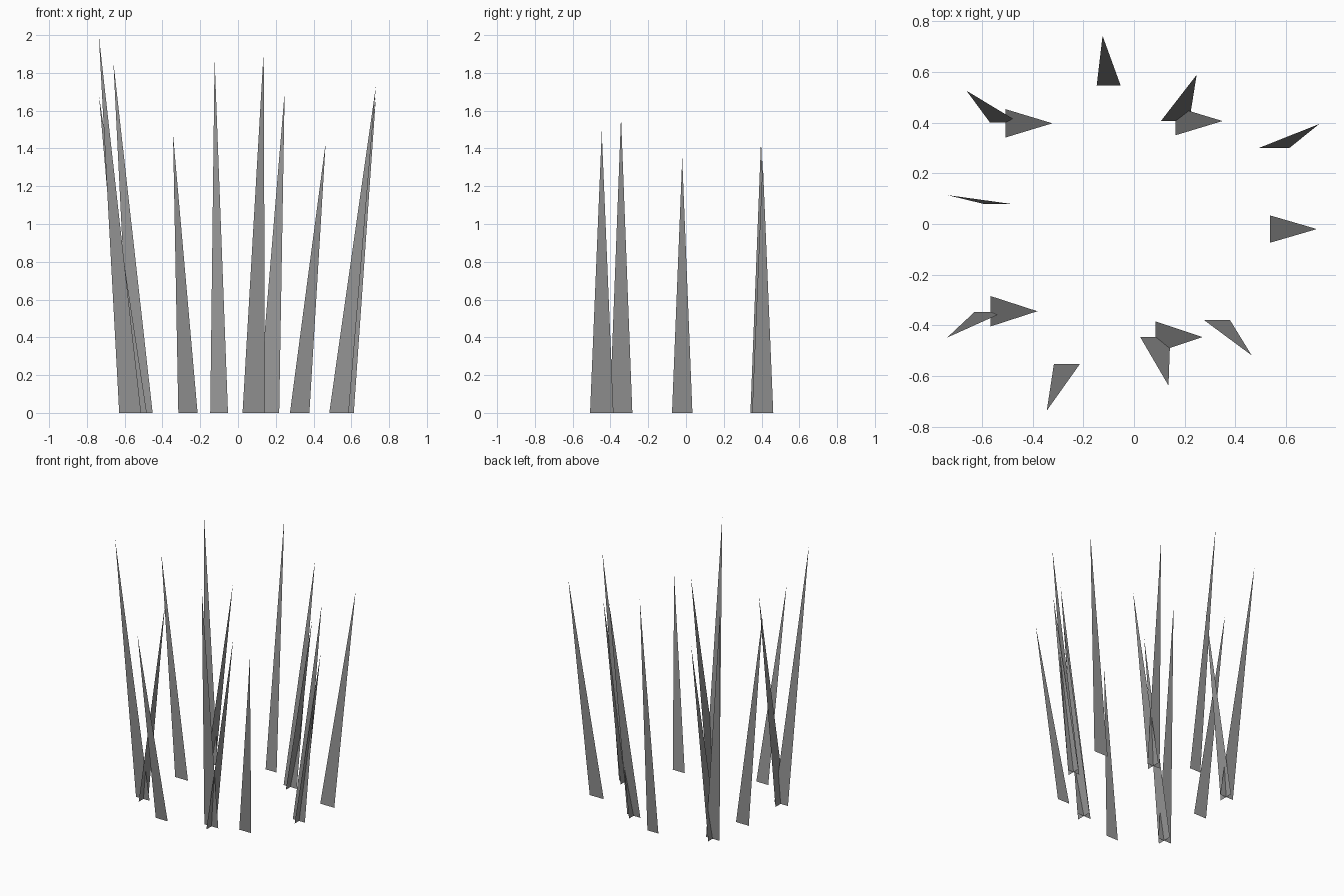
import bpy

# One flat grey for every blade
grey = bpy.data.materials.new("blade_grey")
grey.diffuse_color = (0.30, 0.30, 0.30, 1)


def blade(name, base_a, base_b, tip):
    """A single-face pointed blade standing on the ground."""
    mesh = bpy.data.meshes.new(name)
    mesh.from_pydata([(*base_a, 0), (*base_b, 0), tip], [], [(0, 1, 2)])
    mesh.materials.append(grey)
    bpy.context.collection.objects.link(bpy.data.objects.new(name, mesh))


# Outer blades, base along x: left, right, base y, tip
outer = [
    (-0.568, -0.452, 0.400, (-0.660, 0.525, 1.86)),
    (-0.147, -0.053, 0.547, (-0.124, 0.742, 1.88)),
    (0.106, 0.218, 0.406, (0.247, 0.588, 1.70)),
    (0.493, 0.613, 0.300, (0.730, 0.394, 1.67)),
    (0.483, 0.586, -0.020, (0.730, -0.020, 1.73)),
    (-0.592, -0.483, 0.079, (-0.736, 0.114, 1.68)),
    (-0.629, -0.513, -0.347, (-0.737, -0.448, 2.00)),
    (0.024, 0.143, -0.445, (0.136, -0.637, 1.92)),
    (-0.316, -0.214, -0.553, (-0.344, -0.736, 1.475)),
    (0.275, 0.378, -0.378, (0.464, -0.518, 1.43)),
]
for i, (x0, x1, y, tip) in enumerate(outer):
    blade(f"outer_blade_{i + 1}", (x0, y), (x1, y), tip)

# Crossing blades, base along y and leaning to +x: base x, centre y, half width, height
LEAN = 0.185
crossing = [
    (-0.507, 0.397, 0.056, 1.44),
    (0.164, 0.406, 0.056, 1.34),
    (0.536, -0.020, 0.054, 1.35),
    (-0.566, -0.344, 0.060, 1.57),
    (0.085, -0.446, 0.062, 1.49),
]
for i, (x, y, w, h) in enumerate(crossing):
    blade(f"crossing_blade_{i + 1}", (x, y - w), (x, y + w), (x + LEAN, y, h))
